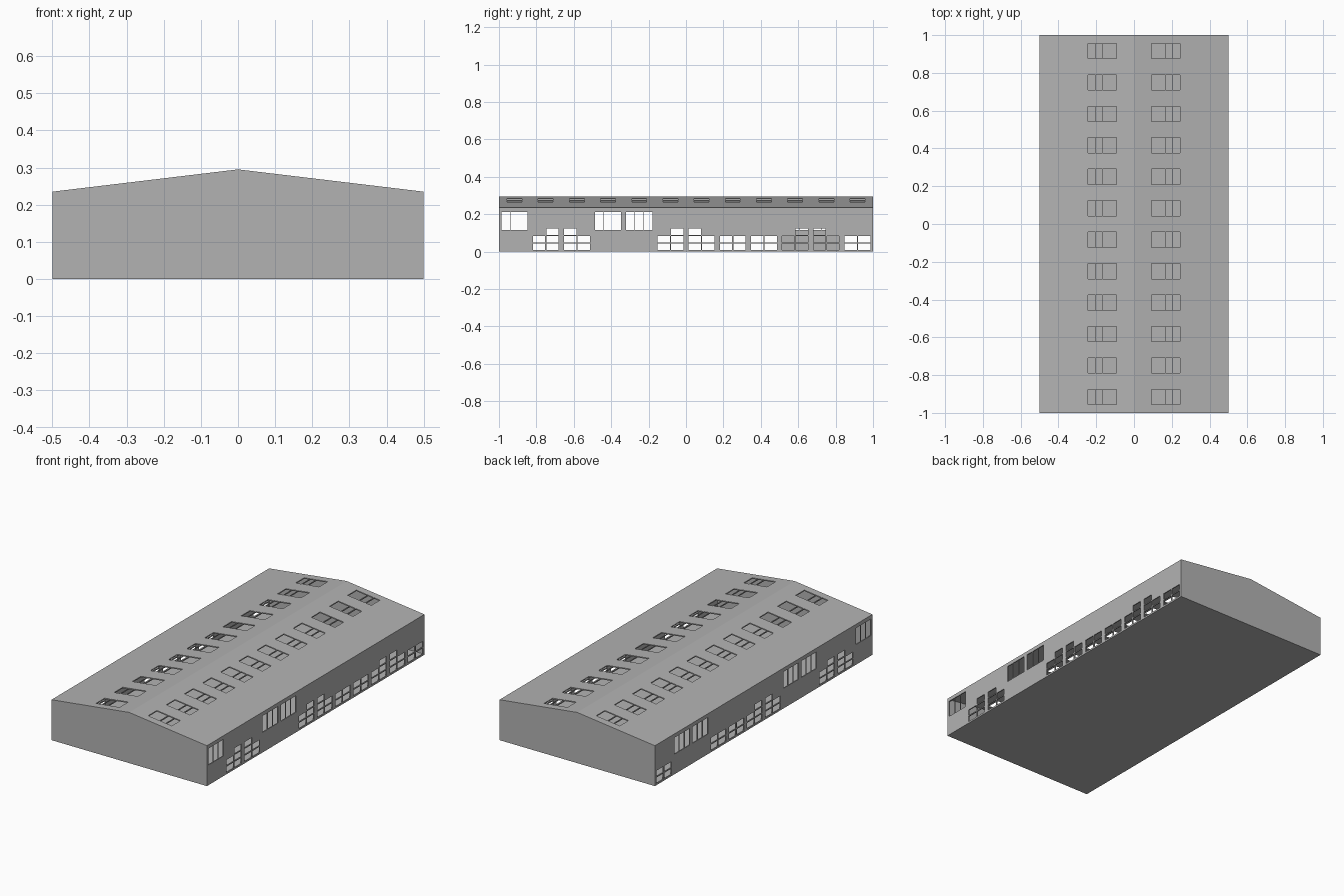
import bpy, bmesh

if "Cube" in bpy.data.objects:
    bpy.data.objects.remove(bpy.data.objects["Cube"])

WIDTH, LENGTH, EAVES, RIDGE = 0.5, 1.0, 0.235, 0.295
WALL = 0.006

grey = bpy.data.materials.new("plain_grey")
grey.diffuse_color = (0.45, 0.45, 0.45, 1)
grey.use_nodes = True
grey.node_tree.nodes["Principled BSDF"].inputs["Base Color"].default_value = grey.diffuse_color


def make_object(name, bm):
    mesh = bpy.data.meshes.new(name)
    bm.to_mesh(mesh)
    bm.free()
    ob = bpy.data.objects.new(name, mesh)
    bpy.context.collection.objects.link(ob)
    mesh.materials.append(grey)
    return ob


def gabled_hall(bm, inset, flip=False):
    w, l = WIDTH - inset, LENGTH - inset
    prof = [(-w, inset), (w, inset), (w, EAVES - inset), (0, RIDGE - inset), (-w, EAVES - inset)]
    face = bm.faces.new([bm.verts.new((x, -l, z)) for x, z in prof])
    res = bmesh.ops.extrude_face_region(bm, geom=[face])
    moved = [v for v in res["geom"] if isinstance(v, bmesh.types.BMVert)]
    bmesh.ops.translate(bm, verts=moved, vec=(0, 2 * l, 0))
    faces = list({f for v in moved for f in v.link_faces} | {face})
    bmesh.ops.recalc_face_normals(bm, faces=faces)
    if flip:
        bmesh.ops.reverse_faces(bm, faces=faces)


def box(bm, x0, x1, y0, y1, z0, z1):
    vs = bmesh.ops.create_cube(bm, size=1)["verts"]
    bmesh.ops.scale(bm, verts=vs, vec=(x1 - x0, y1 - y0, z1 - z0))
    bmesh.ops.translate(bm, verts=vs, vec=((x0 + x1) / 2, (y0 + y1) / 2, (z0 + z1) / 2))


# hollow hall: outer skin plus inverted inner skin
bm = bmesh.new()
gabled_hall(bm, 0)
gabled_hall(bm, WALL, flip=True)
hall = make_object("hall_shell", bm)

# openings
cut = bmesh.new()
bays = [-11 / 12 + k / 6 for k in range(12)]

# roof lights, three panes each, mirrored over the ridge
for y in bays:
    for a, b in ((0.092, 0.164), (0.168, 0.203), (0.207, 0.244)):
        for x0, x1 in ((a, b), (-b, -a)):
            box(cut, x0, x1, y - 0.04, y + 0.04, 0.22, 0.35)

# wall bays: W = large window, otherwise two slatted openings (s short, t tall)
right_bays = "W st ts W W st ts ss ss st ts ss".split()
left_bays = "W st ts W W st ts ss ss W W ss".split()
for side, kinds in ((1, right_bays), (-1, left_bays)):
    x0, x1 = sorted((side * 0.47, side * 0.53))
    for y, kind in zip(bays, kinds):
        if kind == "W":
            for i in range(3):
                a = y - 0.07 + i * 0.0475
                box(cut, x0, x1, a, a + 0.045, 0.117, 0.213)
            continue
        for off, size in zip((-0.036, 0.036), kind):
            for row in range(3 if size == "t" else 2):
                z = 0.01 + row * 0.04
                box(cut, x0, x1, y + off - 0.033, y + off + 0.033, z, z + 0.034)
cutter = make_object("opening_cutter", cut)
cutter.hide_render = True

mod = hall.modifiers.new("openings", "BOOLEAN")
mod.operation = "DIFFERENCE"
mod.solver = "EXACT"
mod.object = cutter
bpy.context.view_layer.objects.active = hall
hall.select_set(True)
bpy.ops.object.modifier_apply(modifier=mod.name)
bpy.data.objects.remove(cutter)
